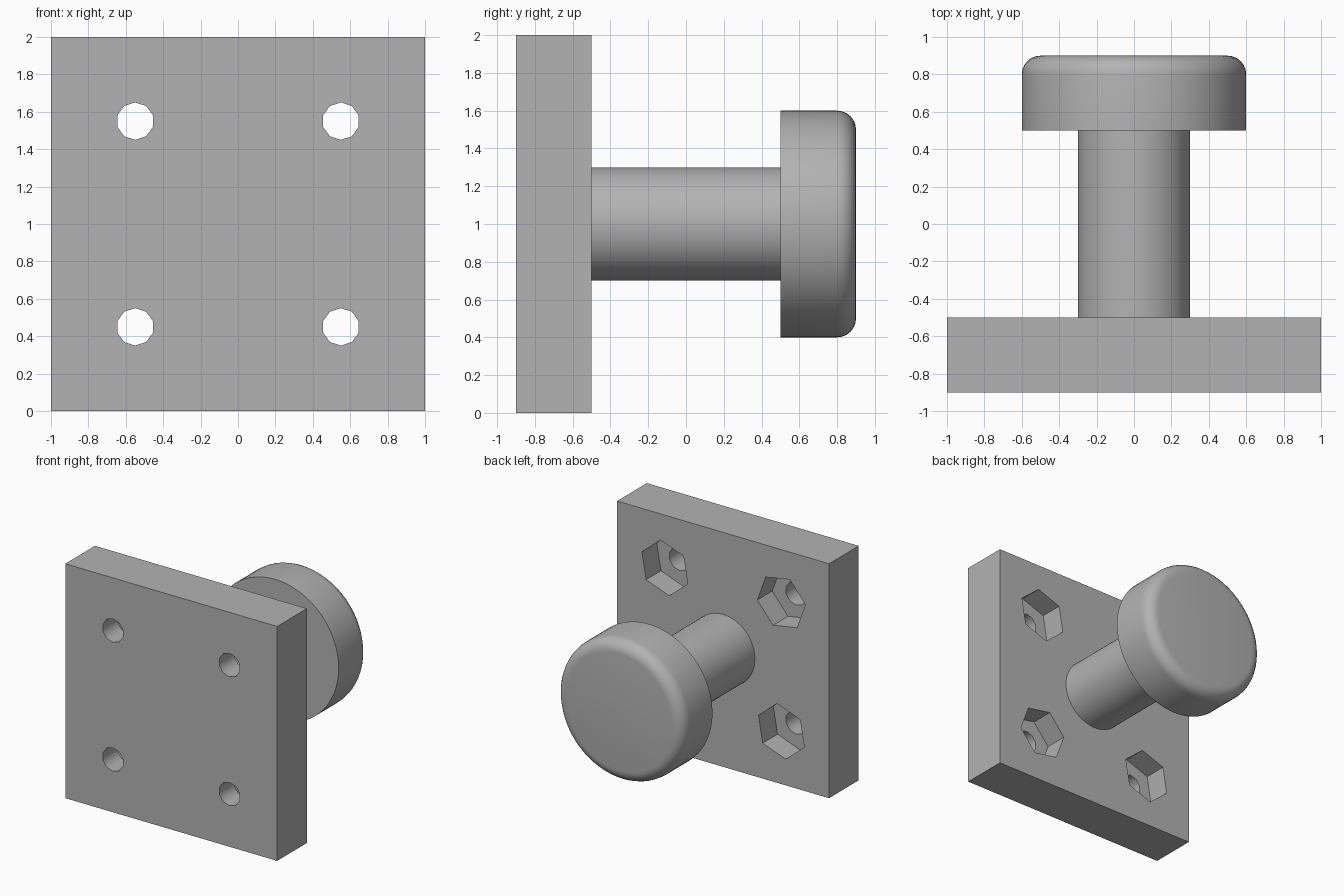
import bpy, bmesh
from math import radians, cos, sin, pi
from mathutils import Matrix

cube = bpy.data.objects.get("Cube")
if cube:
    bpy.data.objects.remove(cube, do_unlink=True)

grey = bpy.data.materials.new("plain_grey")
grey.use_nodes = True
colour = (0.45, 0.45, 0.45, 1)
grey.diffuse_color = colour
grey.node_tree.nodes["Principled BSDF"].inputs["Base Color"].default_value = colour


def add_object(name, bm):
    bmesh.ops.recalc_face_normals(bm, faces=bm.faces)
    mesh = bpy.data.meshes.new(name)
    bm.to_mesh(mesh)
    bm.free()
    mesh.materials.append(grey)
    obj = bpy.data.objects.new(name, mesh)
    bpy.context.collection.objects.link(obj)
    return obj


def prism(name, x, z, radius, sides, y0, y1, angle):
    """Regular prism along y, with its first corner at the given angle."""
    bm = bmesh.new()
    ring = [bm.verts.new((x + radius * cos(angle + 2 * pi * i / sides), y0,
                          z + radius * sin(angle + 2 * pi * i / sides))) for i in range(sides)]
    face = bm.faces.new(ring)
    top = bmesh.ops.extrude_face_region(bm, geom=[face])["geom"]
    bmesh.ops.translate(bm, vec=(0, y1 - y0, 0),
                        verts=[v for v in top if isinstance(v, bmesh.types.BMVert)])
    return add_object(name, bm)


def cut(target, cutter):
    mod = target.modifiers.new(cutter.name, "BOOLEAN")
    mod.operation = "DIFFERENCE"
    mod.solver = "EXACT"
    mod.object = cutter
    bpy.context.view_layer.objects.active = target
    bpy.ops.object.modifier_apply(modifier=mod.name)
    bpy.data.objects.remove(cutter, do_unlink=True)


# Square mounting plate
bm = bmesh.new()
bmesh.ops.create_cube(bm, size=1, matrix=Matrix.Translation((0, -0.7, 1)) @ Matrix.Diagonal((2, 0.4, 2, 1)))
plate = add_object("mounting_plate", bm)

# Bolt holes with hexagonal nut pockets, each turned a quarter from the last
corners = [(1, 1), (-1, 1), (-1, -1), (1, -1)]
for i, (sx, sz) in enumerate(corners):
    x, z = 0.55 * sx, 1 + 0.55 * sz
    cut(plate, prism("bolt_hole", x, z, 0.1, 10, -1, -0.4, pi / 2))
    cut(plate, prism("nut_pocket", x, z, 0.23, 6, -0.7, -0.4, radians(20 + 90 * i)))

# Turned stem and rounded knob head in one profile of (radius, y)
profile = [(0.3, -0.5), (0.3, 0.5), (0.6, 0.5), (0.6, 0.8)]
profile += [(0.5 + 0.1 * cos(a * pi / 12), 0.8 + 0.1 * sin(a * pi / 12)) for a in range(1, 7)]
profile = [(0, -0.5)] + profile + [(0, 0.9)]
bm = bmesh.new()
verts = [bm.verts.new((r, y, 1)) for r, y in profile]
edges = [bm.edges.new(pair) for pair in zip(verts, verts[1:])]
bmesh.ops.spin(bm, geom=verts + edges, cent=(0, 0, 1), axis=(0, 1, 0), angle=2 * pi, steps=64)
bmesh.ops.remove_doubles(bm, verts=bm.verts, dist=0.0001)
knob = add_object("knob_and_stem", bm)

# Smooth the round parts, keep hard edges
for obj in (plate, knob):
    bpy.ops.object.select_all(action="DESELECT")
    obj.select_set(True)
    bpy.context.view_layer.objects.active = obj
    bpy.ops.object.shade_smooth_by_angle(angle=radians(40))
